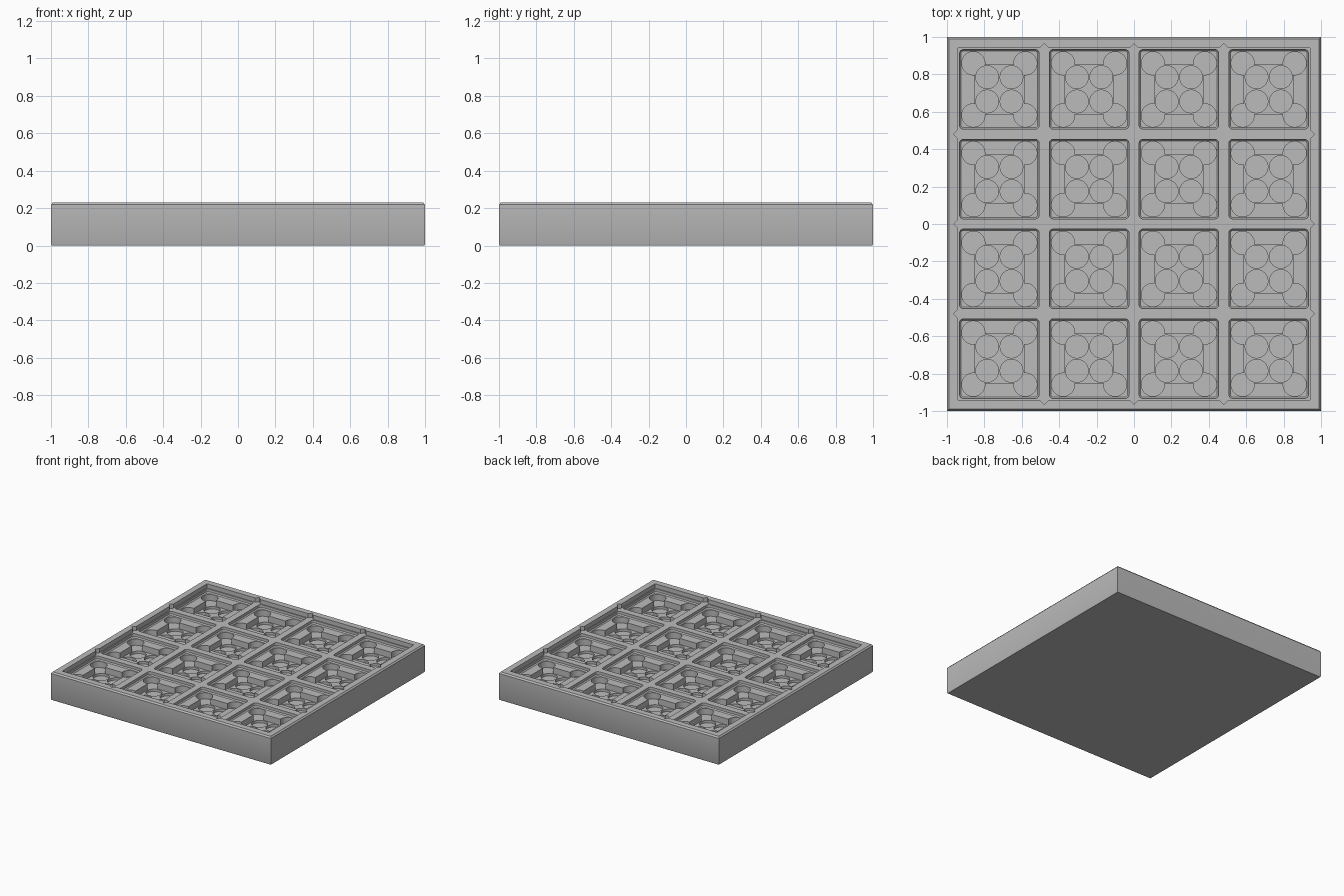
import bpy, bmesh, math
from mathutils import Matrix, Vector

cube = bpy.data.objects.get("Cube")
if cube:
    bpy.data.objects.remove(cube, do_unlink=True)

HEIGHT, RIB_TOP, CELL_FLOOR, WELL_FLOOR, CUP_FLOOR = 0.23, 0.195, 0.165, 0.115, 0.095
PITCH = 0.48
CENTRES = [(i - 1.5) * PITCH for i in range(4)]
CELLS = [(x, y) for x in CENTRES for y in CENTRES]
QUAD = [(sx, sy) for sx in (-1, 1) for sy in (-1, 1)]

grey = bpy.data.materials.new("plain_grey")
grey.use_nodes = True
colour = (0.5, 0.5, 0.5, 1)
grey.diffuse_color = colour
grey.node_tree.nodes["Principled BSDF"].inputs["Base Color"].default_value = colour


def rounded_square(half, radius, steps=4):
    pts = []
    for k, (sx, sy) in enumerate([(1, 1), (-1, 1), (-1, -1), (1, -1)]):
        for s in range(steps + 1):
            a = math.pi / 2 * (k + s / steps)
            pts.append((sx * (half - radius) + radius * math.cos(a),
                        sy * (half - radius) + radius * math.sin(a)))
    return pts


def circle(radius, sides=32):
    return [(radius * math.cos(2 * math.pi * i / sides),
             radius * math.sin(2 * math.pi * i / sides)) for i in range(sides)]


def loft(bm, rings, x=0, y=0):
    """Closed solid through (outline, height) rings, bottom to top."""
    loops = [[bm.verts.new((x + px, y + py, z)) for px, py in pts] for pts, z in rings]
    n = len(loops[0])
    for low, high in zip(loops, loops[1:]):
        for i in range(n):
            j = (i + 1) % n
            bm.faces.new((low[i], low[j], high[j], high[i]))
    bm.faces.new(loops[0][::-1])
    bm.faces.new(loops[-1])


def make_object(name, bm):
    bmesh.ops.recalc_face_normals(bm, faces=bm.faces)
    mesh = bpy.data.meshes.new(name)
    bm.to_mesh(mesh)
    bm.free()
    mesh.materials.append(grey)
    obj = bpy.data.objects.new(name, mesh)
    bpy.context.collection.objects.link(obj)
    return obj


def square(half):
    return [(half, half), (-half, half), (-half, -half), (half, -half)]


# Solid block with softened top and bottom edges
bm = bmesh.new()
loft(bm, [(square(0.996), 0), (square(1), 0.008),
          (square(1), HEIGHT - 0.012), (square(0.99), HEIGHT)])
tray = make_object("tray", bm)


def carve(name, solids):
    """Cut a set of (rings, x, y) solids out of the tray."""
    bm = bmesh.new()
    for rings, x, y in solids:
        loft(bm, rings, x, y)
    cutter = make_object(name, bm)
    cutter.hide_render = True
    mod = tray.modifiers.new(name, "BOOLEAN")
    mod.operation, mod.solver, mod.object = "DIFFERENCE", "EXACT", cutter
    bpy.context.view_layer.objects.active = tray
    bpy.ops.object.modifier_apply(modifier=name)
    bpy.data.objects.remove(cutter, do_unlink=True)


TOP = HEIGHT + 0.1

# Recess inside the rim, down to the rib tops
carve("rim_recess", [([(square(0.94), RIB_TOP), (square(0.94), TOP)], 0, 0)])

# Pointed notches in the rim at the rib ends
point = [(0.03, 0), (0, 0.03), (-0.03, 0), (0, -0.03)]
notches = []
for line in (-PITCH, 0, PITCH):
    for side in (-0.934, 0.934):
        rings = [(point, RIB_TOP), (point, TOP)]
        notches += [(rings, line, side), (rings, side, line)]
carve("rim_notches", notches)

# Square cells with a stepped lower edge
pocket = [(rounded_square(0.205, 0.014), CELL_FLOOR),
          (rounded_square(0.213, 0.022), CELL_FLOOR + 0.008),
          (rounded_square(0.213, 0.022), TOP)]
carve("cell_pockets", [(pocket, x, y) for x, y in CELLS])

# Central well in each cell, with round corner lobes
well = rounded_square(0.131, 0.015)
carve("cell_wells", [([(well, WELL_FLOOR), (well, TOP)], x, y) for x, y in CELLS])
lobe = circle(0.062)
carve("corner_lobes", [([(lobe, WELL_FLOOR), (lobe, TOP)], x + sx * 0.139, y + sy * 0.139)
                       for x, y in CELLS for sx, sy in QUAD])

# Four shallow cups in each well floor
cup = circle(0.061)
carve("floor_cups", [([(cup, CUP_FLOOR), (cup, WELL_FLOOR + 0.02)], x + sx * 0.065, y + sy * 0.065)
                     for x, y in CELLS for sx, sy in QUAD])

bpy.ops.object.select_all(action="DESELECT")
tray.select_set(True)
bpy.context.view_layer.objects.active = tray
bpy.ops.object.shade_smooth_by_angle(angle=math.radians(30))
